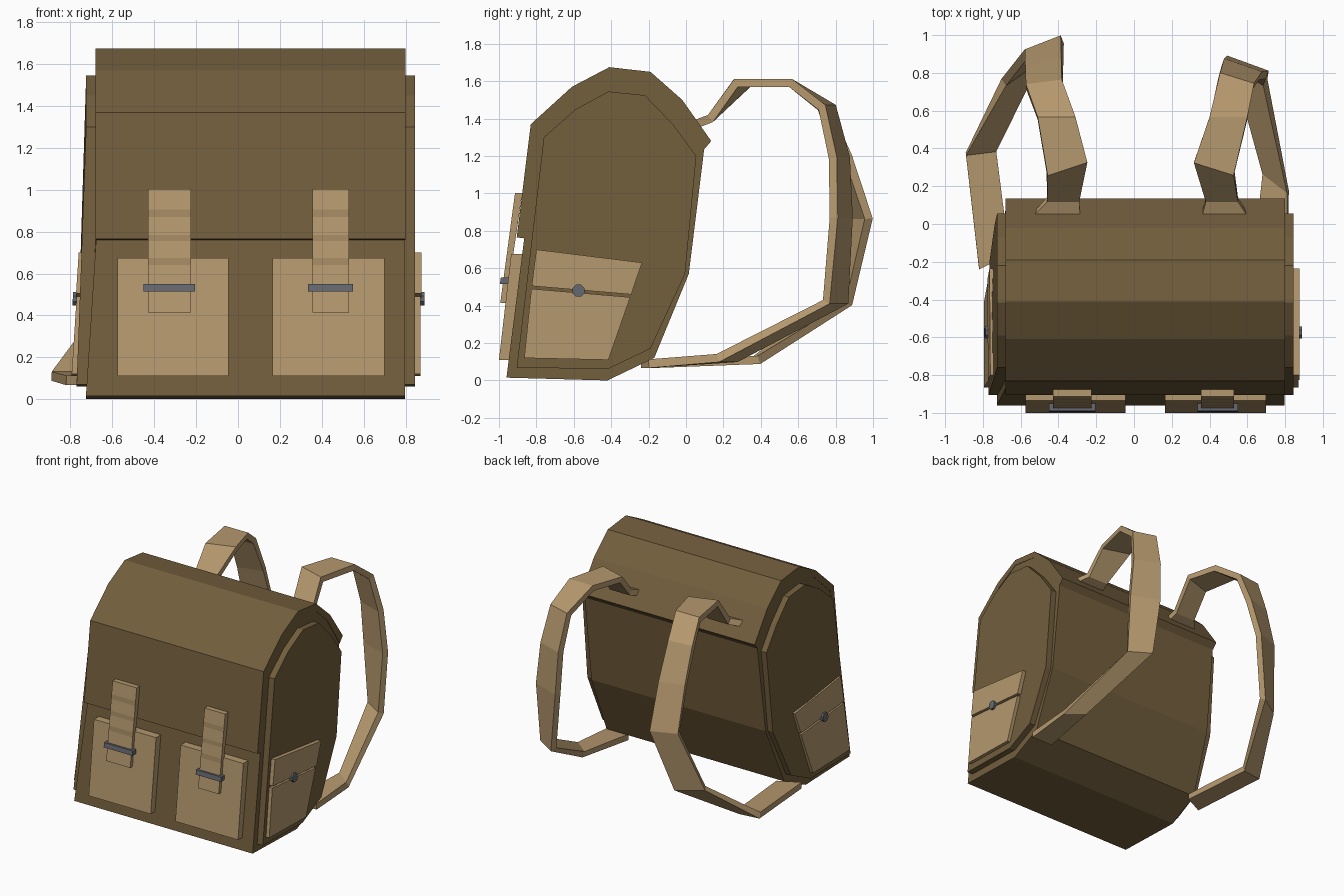
import bpy, bmesh, math
from mathutils import Vector

if "Cube" in bpy.data.objects:
    bpy.data.objects.remove(bpy.data.objects["Cube"])


def material(name, col):
    m = bpy.data.materials.new(name)
    m.diffuse_color = (*col, 1)
    m.use_nodes = True
    m.node_tree.nodes["Principled BSDF"].inputs["Base Color"].default_value = m.diffuse_color
    return m


CANVAS = material("brown_canvas", (0.17, 0.112, 0.046))
LEATHER = material("tan_leather", (0.46, 0.315, 0.155))
BAND = material("leather_band", (0.36, 0.245, 0.12))
METAL = material("grey_metal", (0.13, 0.14, 0.16))


def finish(name, bm, *mats):
    bmesh.ops.recalc_face_normals(bm, faces=bm.faces[:])
    me = bpy.data.meshes.new(name)
    bm.to_mesh(me)
    bm.free()
    for m in mats:
        me.materials.append(m)
    ob = bpy.data.objects.new(name, me)
    bpy.context.collection.objects.link(ob)
    return ob


def loft(rings):
    """Closed skin through equal-length rings with capped ends."""
    bm = bmesh.new()
    vs = [[bm.verts.new(p) for p in r] for r in rings]
    n = len(vs[0])
    for a, b in zip(vs, vs[1:]):
        for i in range(n):
            j = (i + 1) % n
            bm.faces.new((a[i], a[j], b[j], b[i]))
    bm.faces.new(vs[0])
    bm.faces.new(vs[-1])
    return bm


def splay(x, z):
    """The left side leans outward below the flap."""
    return x - 0.05 * max(0, 0.77 - z) / 0.77 if x < -0.6 else x


def prism(name, profile, x0, x1, *mats):
    bm = loft([[(splay(x, z), y, z) for y, z in profile] for x in (x0, x1)])
    return finish(name, bm, *mats)


# Main bag and the flap wrapped over it
body = [(-.96, .015), (-.865, .76), (-.79, 1.34), (-.585, 1.53), (-.41, 1.63), (-.205, 1.605),
        (-.055, 1.47), (.097, 1.235), (.015, .57), (-.17, .12), (-.42, 0)]
prism("bag_body", body, -.677, .797, CANVAS)
flap = [(-.905, .765), (-.83, 1.37), (-.61, 1.57), (-.41, 1.675), (-.19, 1.65), (-.02, 1.50),
        (.135, 1.28)]
prism("flap", flap + body[7:0:-1], -.68, .80, CANVAS)

# Side panels, side pockets and buttons, mirrored about the bag centre x = 0.06
panel = [(-.905, .07), (-.76, 1.30), (-.59, 1.45), (-.415, 1.545), (-.22, 1.525), (-.07, 1.37),
         (.055, 1.20), (-.005, .57), (-.19, .17), (-.42, .06)]
pocket = [(-.865, .12), (-.827, .49), (-.298, .445), (-.415, .11)]
pocket_flap = [(-.825, .505), (-.80, .70), (-.235, .63), (-.293, .46)]
button = [(-.575 + .035 * math.cos(i * math.pi / 4 + .39), .48 + .035 * math.sin(i * math.pi / 4 + .39))
          for i in range(8)]
for side, fx in (("right", lambda x: x), ("left", lambda x: .12 - x)):
    for part, prof, a, b, m in (("panel", panel, .78, .845, CANVAS),
                                ("pocket", pocket, .83, .872, LEATHER),
                                ("pocket_flap", pocket_flap, .83, .876, LEATHER),
                                ("pocket_button", button, .86, .89, METAL)):
        prism(f"{side}_{part}", prof, fx(a), fx(b), m)

# Front pockets, closing straps with darker bands, and buckles
front_pocket = [(-1.0, .11), (-.935, .675), (-.86, .675), (-.935, .11)]
zs = [.415, .64, .675, .755, .785, .87, .905, 1.003]
strap = [(-.993 + (z - .415) * .134, z) for z in zs] + [(-.875, 1.003), (-.962, .415)]
buckle = [(-.995, .515), (-.99, .55), (-.94, .55), (-.945, .515)]
for side, p0, p1, s0, s1 in (("left", -.575, -.045, -.43, -.225),
                             ("right", .165, .70, .355, .53)):
    prism(f"{side}_front_pocket", front_pocket, p0, p1, LEATHER)
    ob = prism(f"{side}_closing_strap", strap, s0, s1, LEATHER, BAND)
    for f in ob.data.polygons:
        if len(f.vertices) == 4 and any(abs(f.center.z - z) < .01 for z in (.657, .77, .887)):
            f.material_index = 1
    prism(f"{side}_buckle", buckle, s0 - .02, s1 + .02, METAL)


# Shoulder straps: each row is a centre point and a half-width vector
def ribbon(name, rows, t=0.023):
    c = [Vector(r[:3]) for r in rows]
    rings = []
    for i, r in enumerate(rows):
        w = Vector(r[3:])
        d0 = (c[i] - c[max(i - 1, 0)]).normalized()
        d1 = (c[min(i + 1, len(c) - 1)] - c[i]).normalized()
        n = (d0 + d1).cross(w).normalized() * t
        rings.append([c[i] + w + n, c[i] - w + n, c[i] - w - n, c[i] + w - n])
    finish(name, loft(rings), LEATHER)


ribbon("left_shoulder_strap", [
    (-.41, .05, 1.37, .125, 0, 0), (-.375, .13, 1.40, .085, 0, 0),
    (-.355, .30, 1.59, .105, .035, 0), (-.41, .56, 1.59, .1, 0, 0),
    (-.475, .735, 1.46, .095, .012, 0), (-.475, .84, 1.20, .095, .025, 0),
    (-.475, .94, .865, .095, .037, 0), (-.60, .81, .41, .09, .06, 0),
    (-.81, .38, .11, .08, .01, 0), (-.74, -.2, .09, .08, .04, 0)])
ribbon("right_shoulder_strap", [
    (.48, .05, 1.37, .12, 0, 0), (.465, .13, 1.40, .085, 0, 0),
    (.425, .30, 1.59, .105, -.033, 0), (.50, .56, 1.59, .1, 0, 0),
    (.54, .755, 1.46, .09, -.028, 0), (.57, .82, 1.19, .1, -.035, 0),
    (.595, .83, .87, .11, -.04, 0), (.615, .80, .42, .08, -.05, 0),
    (.75, .22, .12, .065, -.05, 0), (.72, -.2, .09, .09, 0, 0)])
